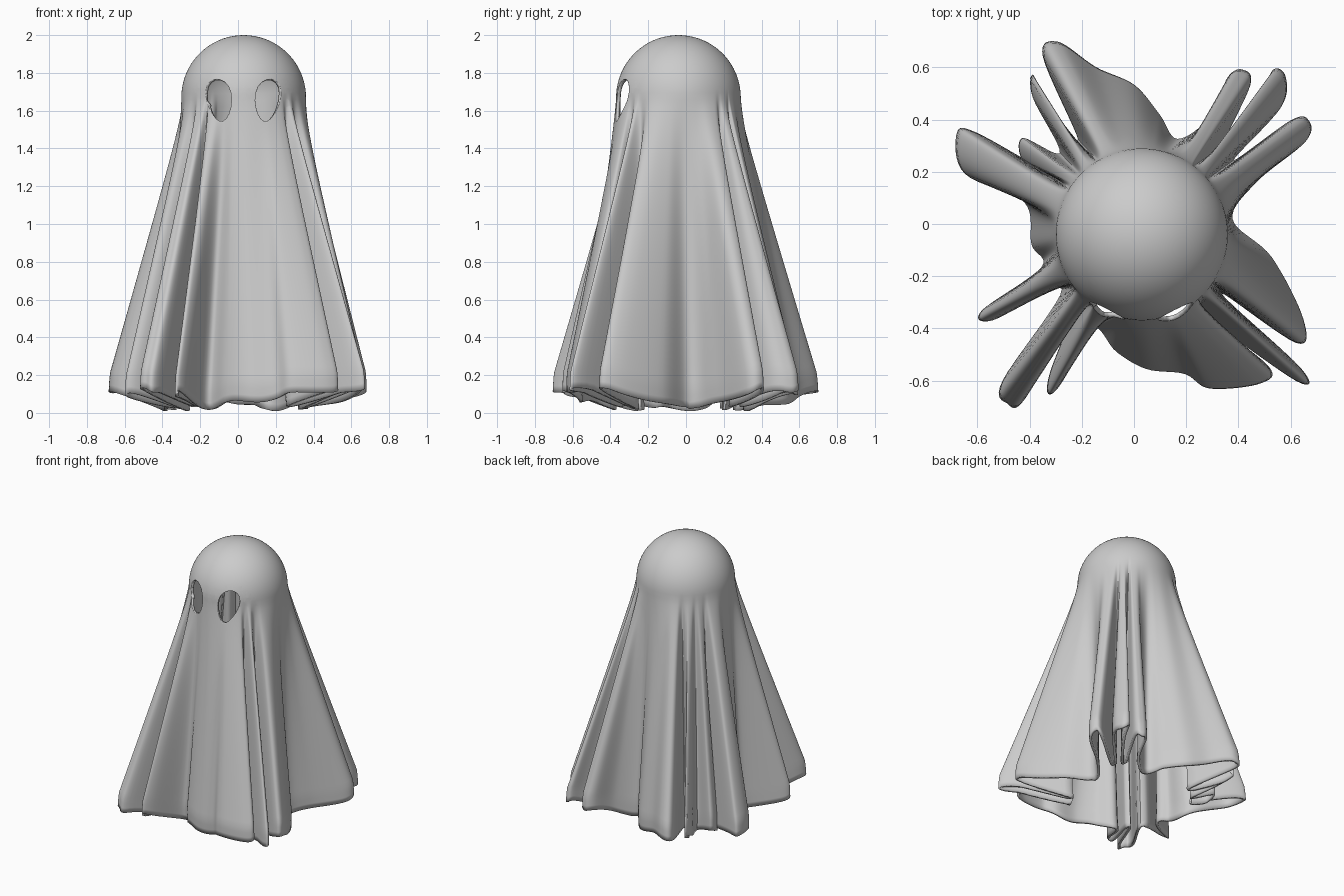
import bpy
import bmesh
from math import sin, cos, pi, atan2, hypot, radians
from mathutils import Vector

old = bpy.data.objects.get("Cube")
if old:
    bpy.data.objects.remove(old, do_unlink=True)

# Hem outline in hundredths, counter-clockwise from the left side
HEM = [(38, 2), (48, 17), (68, 33), (69, 41), (62, 41), (39, 25),
       (58, 46), (60, 58), (55, 61), (49, 49), (35, 31),
       (46, 55), (43, 61), (37, 58), (30, 42), (17, 33),
       (10, 43), (0, 55), (-15, 62), (-30, 72), (-36, 66), (-22, 33),
       (-35, 49), (-40, 59), (-40, 50), (-29, 28),
       (-44, 34), (-44, 25), (-34, 20),
       (-62, 36), (-70, 36), (-67, 20), (-43, 9), (-40, -8), (-36, -17),
       (-60, -34), (-56, -38), (-28, -25),
       (-52, -62), (-50, -71), (-43, -69), (-24, -34),
       (-33, -58), (-34, -67), (-29, -63), (-17, -40),
       (-7, -50), (5, -57), (20, -59), (30, -65), (50, -63), (53, -56), (27, -36),
       (64, -62), (66, -57), (34, -27),
       (64, -47), (67, -38), (54, -13)]
CENTRE = Vector((0.03, -0.04))
HEAD_R = 0.33
HEAD_Z = 1.67
STEPS = 8
DOME_RINGS = 18
SKIRT_RINGS = 46


def spline(points, steps):
    """Closed smooth curve through the points."""
    out = []
    n = len(points)
    for i in range(n):
        a, b, c, d = (Vector(points[(i + k) % n]) / 100 for k in (-1, 0, 1, 2))
        for s in range(steps):
            t = s / steps
            out.append(b + 0.5 * t * (c - a + t * (2 * a - 5 * b + 4 * c - d
                                                   + t * (3 * (b - c) + d - a))))
    return out


def head_angles(outline):
    """Angle on the head for each hem point, smoothed and never turning back."""
    n = len(outline)
    raw = []
    for p in outline:
        a = atan2(p.y - CENTRE.y, p.x - CENTRE.x)
        if raw:
            a += 2 * pi * round((raw[-1] - a) / (2 * pi))
        raw.append(a)
    span = 3 * STEPS
    soft = []
    for i in range(n):
        window = [raw[k % n] + 2 * pi * (k // n) for k in range(i - span, i + span + 1)]
        soft.append(sum(window) / len(window))
    for i in range(1, n):
        soft[i] = max(soft[i], soft[i - 1] + 0.0005)
    return soft


def make_cloth(bm):
    outline = spline(HEM, STEPS)
    angles = head_angles(outline)
    n = len(outline)
    rings = []
    # Dome of the head
    for r in range(1, DOME_RINGS + 1):
        a = r / DOME_RINGS * radians(86)
        rings.append([bm.verts.new((CENTRE.x + HEAD_R * sin(a) * cos(t),
                                    CENTRE.y + HEAD_R * sin(a) * sin(t),
                                    HEAD_Z + HEAD_R * cos(a))) for t in angles])
    # Folds that deepen from the head to the hem
    top = [v.co.copy() for v in rings[-1]]
    for r in range(1, SKIRT_RINGS + 1):
        s = r / SKIRT_RINGS
        w = 1.05 * s * s / (s + 0.05)
        ring = []
        for i, p in enumerate(outline):
            reach = min(max((hypot(p.x, p.y) - 0.4) / 0.4, 0), 1)
            low = 0.02 + 0.1 * reach + 0.012 * sin(i * 0.31)
            curl = 1 - 0.03 * max(0, s - 0.94) / 0.06
            xy = top[i].xy.lerp(p, w) * curl
            ring.append(bm.verts.new((xy.x, xy.y, top[i].z + (low - top[i].z) * s)))
        rings.append(ring)
    pole = bm.verts.new((CENTRE.x, CENTRE.y, HEAD_Z + HEAD_R))
    for i in range(n):
        j = (i + 1) % n
        bm.faces.new((pole, rings[0][i], rings[0][j]))
        for a, b in zip(rings, rings[1:]):
            bm.faces.new((a[i], b[i], b[j], a[j]))


def cut_eye(bm, cx, lean):
    """Cut an egg-shaped hole with a pointed lower end."""
    shape = []
    for k in range(18):
        a = 2 * pi * k / 18
        z = sin(a)
        shape.append(Vector((cx + 0.066 * cos(a) * (1 + 0.22 * z) - lean * z,
                             0, 1.655 + 0.112 * z)))
    mid = sum(shape, Vector()) / len(shape)

    def near():
        return [f for f in bm.faces if f.calc_center_median().y < -0.15
                and (f.calc_center_median() - mid).xz.length < 0.15]

    sides = []
    for p, q in zip(shape, shape[1:] + shape[:1]):
        out = Vector((q.z - p.z, 0, p.x - q.x)).normalized()
        if out.dot(p - mid) < 0:
            out.negate()
        sides.append((p, out))
        faces = near()
        geom = faces + list({e for f in faces for e in f.edges}) \
            + list({v for f in faces for v in f.verts})
        bmesh.ops.bisect_plane(bm, geom=geom, dist=0.00001, plane_co=p, plane_no=out)
    hole = [f for f in near()
            if all(o.dot(f.calc_center_median() - p) < 0 for p, o in sides)]
    bmesh.ops.delete(bm, geom=hole, context='FACES')


bm = bmesh.new()
make_cloth(bm)
cut_eye(bm, -0.1, 0.012)
cut_eye(bm, 0.157, -0.012)
bmesh.ops.recalc_face_normals(bm, faces=bm.faces)
mesh = bpy.data.meshes.new("ghost_sheet")
bm.to_mesh(mesh)
bm.free()
sheet = bpy.data.objects.new("ghost_sheet", mesh)
bpy.context.collection.objects.link(sheet)

# Pale grey cloth
cloth = bpy.data.materials.new("pale_grey_cloth")
cloth.use_nodes = True
colour = (0.6, 0.6, 0.6, 1)
cloth.diffuse_color = colour
cloth.node_tree.nodes["Principled BSDF"].inputs["Base Color"].default_value = colour
mesh.materials.append(cloth)

bpy.context.view_layer.objects.active = sheet
sheet.select_set(True)
bpy.ops.object.shade_smooth_by_angle(angle=radians(50))

# Cloth thickness
thick = sheet.modifiers.new("thickness", 'SOLIDIFY')
thick.thickness = 0.018
thick.offset = -1
